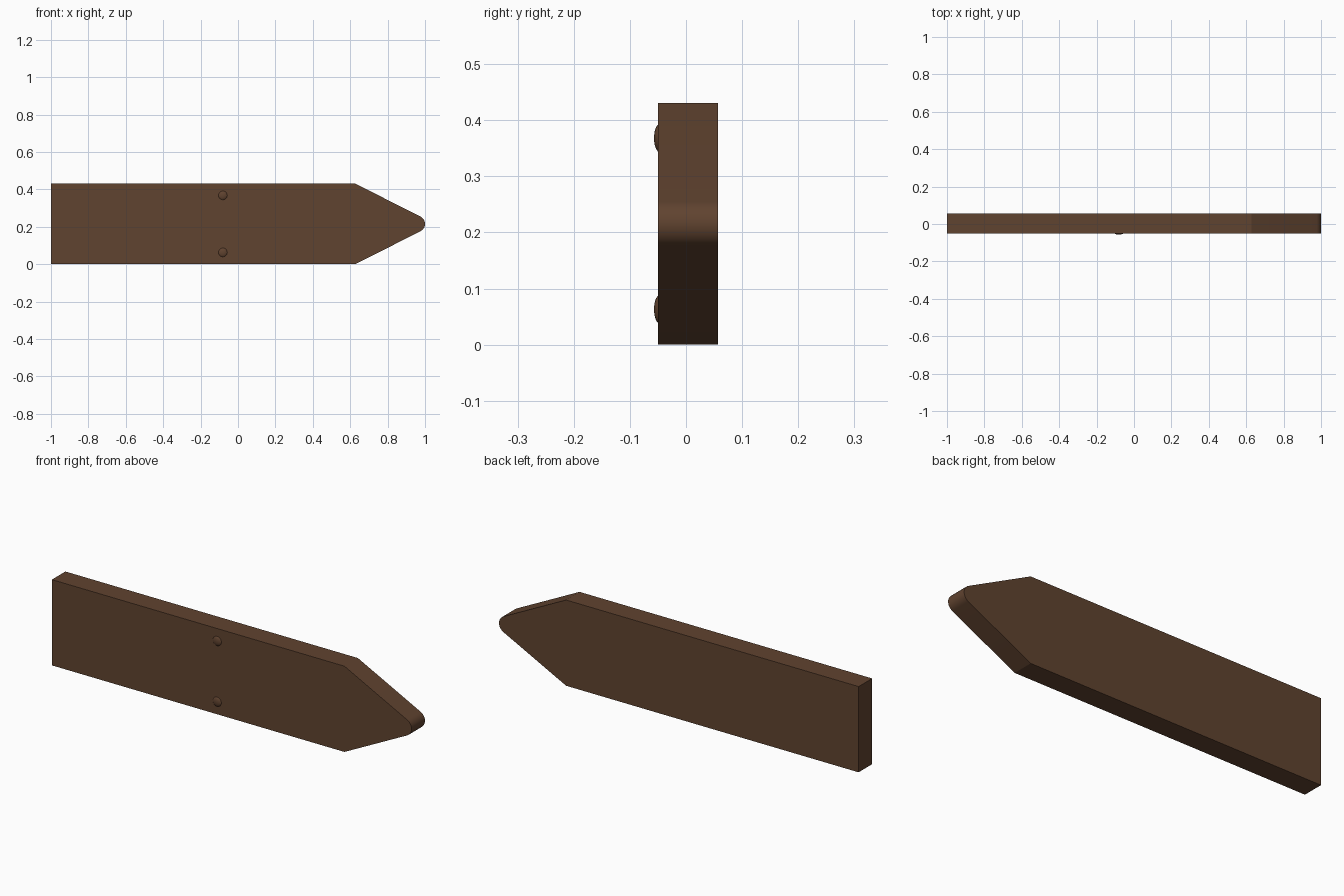
import bpy, bmesh, math

if "Cube" in bpy.data.objects:
    bpy.data.objects.remove(bpy.data.objects["Cube"])

wood = bpy.data.materials.new("dark brown wood")
wood.diffuse_color = (0.117, 0.056, 0.029, 1)
wood.use_nodes = True
wood.node_tree.nodes["Principled BSDF"].inputs["Base Color"].default_value = wood.diffuse_color

Y_FRONT, Y_BACK = -0.05, 0.057
HEIGHT, MID = 0.431, 0.2155


def add_object(name, bm):
    bmesh.ops.recalc_face_normals(bm, faces=bm.faces)
    mesh = bpy.data.meshes.new(name)
    bm.to_mesh(mesh)
    bm.free()
    mesh.materials.append(wood)
    obj = bpy.data.objects.new(name, mesh)
    bpy.context.collection.objects.link(obj)
    bpy.ops.object.select_all(action='DESELECT')
    obj.select_set(True)
    bpy.context.view_layer.objects.active = obj
    bpy.ops.object.shade_smooth_by_angle(angle=math.radians(25))
    return obj


# Plank: arrow outline with a rounded tip, extruded through its thickness
radius = 0.0437
sweep = math.radians(63.4)
steps = 10
outline = [(-1, 0), (0.627, 0)]
for i in range(steps + 1):
    a = -sweep + 2 * sweep * i / steps
    outline.append((1 - radius + radius * math.cos(a), MID + radius * math.sin(a)))
outline += [(0.627, HEIGHT), (-1, HEIGHT)]

bm = bmesh.new()
face = bm.faces.new([bm.verts.new((x, Y_FRONT, z)) for x, z in outline])
ext = bmesh.ops.extrude_face_region(bm, geom=[face])
for v in ext["geom"]:
    if isinstance(v, bmesh.types.BMVert):
        v.co.y = Y_BACK
add_object("arrow_plank", bm)

# Nail heads: shallow domes on the front face
for name, z in (("upper_nail", 0.368), ("lower_nail", 0.063)):
    bm = bmesh.new()
    bmesh.ops.create_uvsphere(bm, u_segments=20, v_segments=12, radius=1)
    for v in bm.verts:
        x, y, h = v.co
        v.co = (-0.081 + 0.025 * x, Y_FRONT + 0.003 - 0.010 * h, z + 0.025 * y)
    add_object(name, bm)
